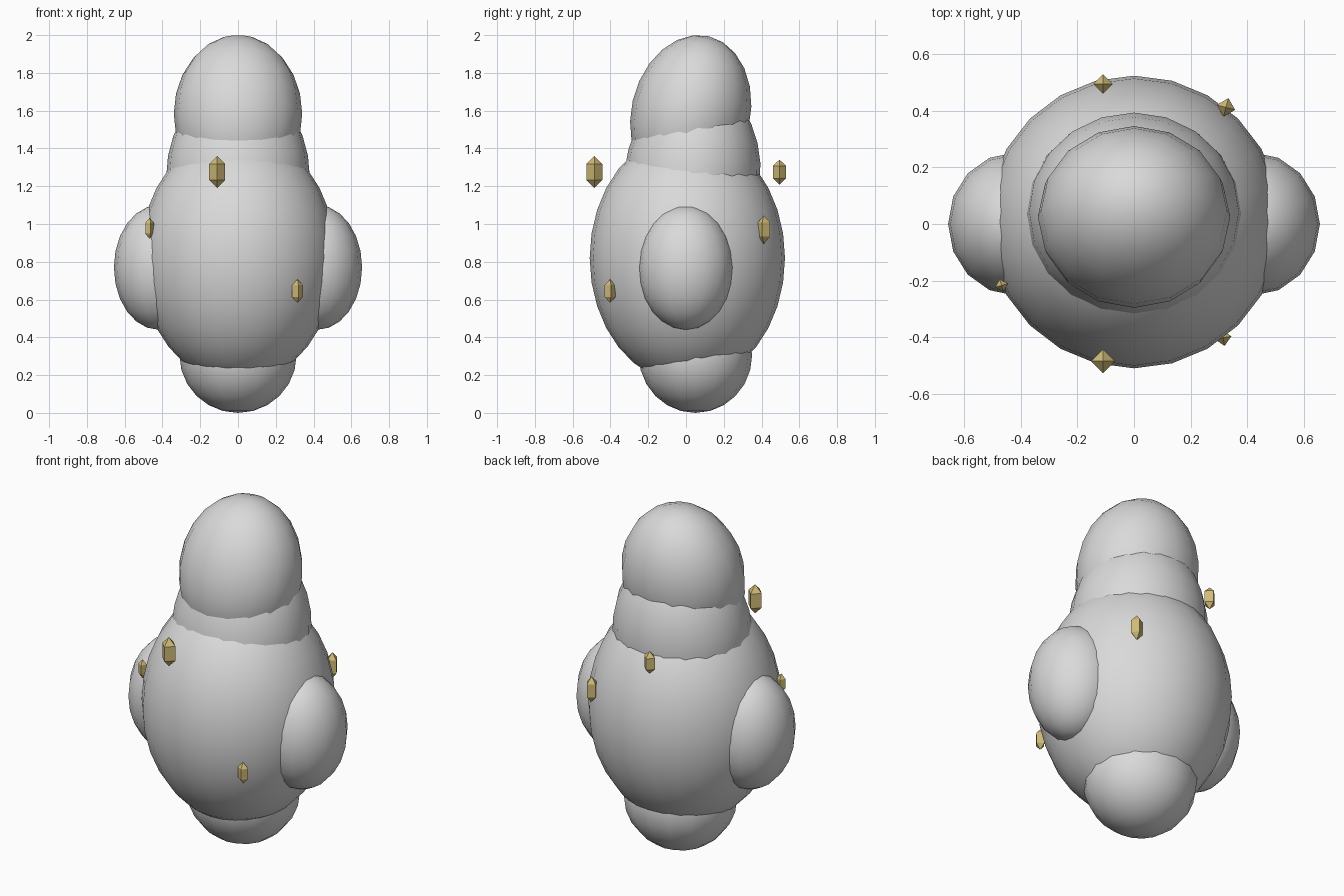
import bpy
from math import radians

cube = bpy.data.objects.get("Cube")
if cube:
    bpy.data.objects.remove(cube, do_unlink=True)


def make_material(name, rgb):
    mat = bpy.data.materials.new(name)
    mat.use_nodes = True
    mat.diffuse_color = (*rgb, 1)
    mat.node_tree.nodes["Principled BSDF"].inputs["Base Color"].default_value = (*rgb, 1)
    return mat


stone = make_material("pale_grey", (0.7, 0.7, 0.7))
gold = make_material("dull_gold", (0.64, 0.5, 0.19))


def ellipsoid(name, centre, radii, segments, rings, tilt=0):
    """Smooth low-poly ellipsoid, leaning towards the back by tilt degrees."""
    bpy.ops.mesh.primitive_uv_sphere_add(segments=segments, ring_count=rings, radius=1)
    obj = bpy.context.object
    obj.name = name
    obj.location = centre
    obj.scale = radii
    obj.rotation_euler.x = radians(-tilt)
    obj.data.materials.append(stone)
    bpy.ops.object.shade_smooth()
    return obj


def gem(name, centre, width, height, turn=0):
    """Flat-shaded octahedron made from a four-sided, two-ring sphere."""
    bpy.ops.mesh.primitive_uv_sphere_add(segments=4, ring_count=2, radius=1)
    obj = bpy.context.object
    obj.name = name
    obj.location = centre
    obj.scale = (width, width, height)
    obj.rotation_euler.z = radians(turn)
    obj.data.materials.append(gold)
    bpy.ops.object.shade_flat()


# Stacked body masses
ellipsoid("base", (0, 0.05, 0.305), (0.31, 0.3, 0.305), 16, 12)
ellipsoid("body", (0, 0.007, 0.82), (0.52, 0.517, 0.665), 24, 16)
ellipsoid("neck", (0, 0.033, 1.25), (0.38, 0.36, 0.5), 20, 14, 6)
ellipsoid("head", (0, 0.025, 1.583), (0.34, 0.315, 0.422), 16, 12, 13)

# Side lobes
for side, x in (("left", 1), ("right", -1)):
    ellipsoid(side + "_lobe", (x * 0.42, 0, 0.77), (0.237, 0.253, 0.33), 16, 12)

# Gems around the body
gem("upper_front_gem", (-0.11, -0.485, 1.275), 0.049, 0.085)
gem("upper_back_gem", (-0.11, 0.495, 1.275), 0.04, 0.066)
gem("middle_back_gem", (0.325, 0.412, 0.97), 0.039, 0.075, -15)
gem("middle_right_gem", (-0.468, -0.217, 0.978), 0.027, 0.055, 15)
gem("lower_front_gem", (0.315, -0.402, 0.645), 0.034, 0.062, 10)
gem("lower_right_gem", (-0.447, 0.185, 0.645), 0.036, 0.062, 15)
